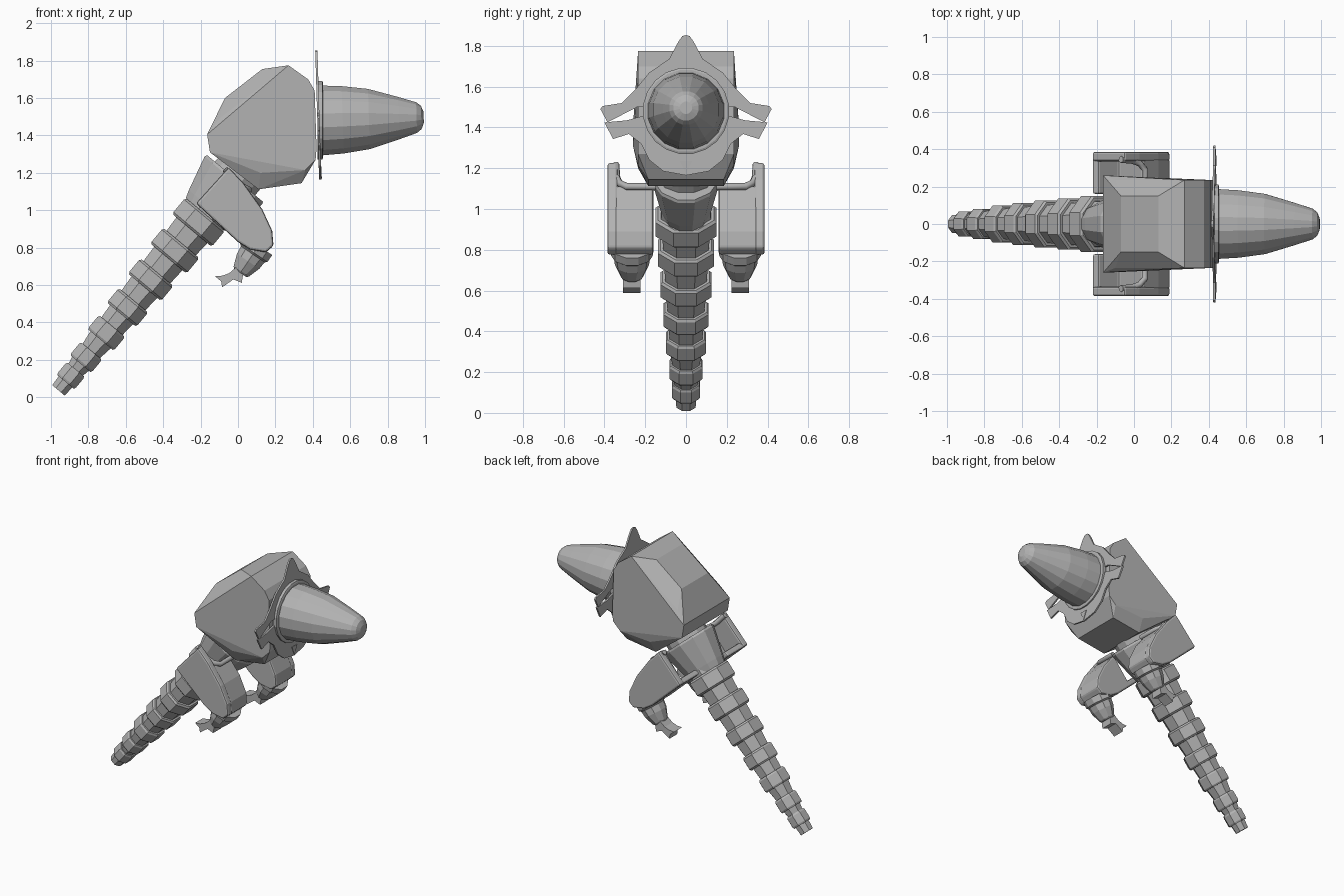
import bpy, bmesh, math
from mathutils import Matrix, Vector

if "Cube" in bpy.data.objects:
    bpy.data.objects.remove(bpy.data.objects["Cube"])

grey = bpy.data.materials.new("plain_grey")
grey.diffuse_color = (0.45, 0.45, 0.45, 1)
grey.use_nodes = True
grey.node_tree.nodes["Principled BSDF"].inputs["Base Color"].default_value = grey.diffuse_color


def finish(name, bm, bevel=0):
    bmesh.ops.recalc_face_normals(bm, faces=bm.faces[:])
    me = bpy.data.meshes.new(name)
    bm.to_mesh(me)
    bm.free()
    me.materials.append(grey)
    ob = bpy.data.objects.new(name, me)
    bpy.context.collection.objects.link(ob)
    if bevel:
        m = ob.modifiers.new("edge_bevel", 'BEVEL')
        m.width, m.segments, m.limit_method = bevel, 2, 'ANGLE'
        m.angle_limit = math.radians(40)
    return ob


def prism(name, pts, offset, bevel=0):
    """Extrude a closed 3D outline along the offset vector."""
    bm = bmesh.new()
    f = bm.faces.new([bm.verts.new(p) for p in pts])
    r = bmesh.ops.extrude_face_region(bm, geom=[f], use_keep_orig=True)
    bmesh.ops.translate(bm, vec=offset, verts=[v for v in r["geom"] if isinstance(v, bmesh.types.BMVert)])
    return finish(name, bm, bevel)


def turned(name, start, direction, profile, sides, sx=1.0, sy=1.0):
    """Many-sided solid around an axis; profile holds (distance, flat radius)."""
    d = Vector(direction).normalized()
    y = Vector((0, 1, 0))
    x = y.cross(d)
    bm = bmesh.new()
    rings = []
    for t, r in profile:
        r /= math.cos(math.pi / sides)
        ring = []
        for i in range(sides):
            a = 2 * math.pi * (i + 0.5) / sides
            ring.append(bm.verts.new(Vector(start) + d * t + x * (r * sx * math.cos(a)) + y * (r * sy * math.sin(a))))
        rings.append(ring)
    for a, b in zip(rings, rings[1:]):
        for i in range(sides):
            j = (i + 1) % sides
            bm.faces.new((a[i], a[j], b[j], b[i]))
    bm.faces.new(rings[0])
    bm.faces.new(rings[-1])
    return finish(name, bm)


# segmented tail with thick rings on a thinner core
tip, axis = (-0.96, 0, 0.037), (0.64, 0, 0.768)
ring_data = [(0.102, 0.068), (0.23, 0.081), (0.40, 0.099), (0.577, 0.111),
             (0.77, 0.125), (0.972, 0.137), (1.17, 0.150)]
tail = [(0, 0.047), (0.07, 0.052)]
for t, r in ring_data:
    h = 0.16 * r + 0.032
    core = r * 0.78
    tail += [(t - h, core), (t - h, r * 0.92), (t - h + 0.012, r),
             (t + h - 0.012, r), (t + h, r * 0.92), (t + h, core * 1.04)]
tail.append((1.27, 0.12))
turned("segmented_tail", tip, axis, tail, 8, sx=0.92)

# flared waist and the joint under the body
turned("waist", tip, axis, [(1.225, 0.135), (1.27, 0.15), (1.46, 0.2), (1.475, 0.195)], 12, sy=0.82)
turned("waist_joint", tip, axis, [(1.46, 0.14), (1.56, 0.14)], 12)

# body block: convex shape through mirrored corner points (x, z, half width)
corners = [(0.27, 1.775, .235), (-0.10, 1.49, .235), (-0.07, 1.60, .15), (0.13, 1.755, .15),
           (-0.165, 1.405, .26), (-0.15, 1.31, .26), (0.11, 1.112, .185), (0.34, 1.145, .185),
           (0.12, 1.20, .235), (0.36, 1.215, .235), (0.415, 1.27, .235), (0.42, 1.33, .235),
           (0.41, 1.64, .235), (0.375, 1.70, .235)]
bm = bmesh.new()
for x, z, w in corners:
    bm.verts.new((x, w, z))
    bm.verts.new((x, -w, z))
bmesh.ops.convex_hull(bm, input=bm.verts[:])
bmesh.ops.delete(bm, geom=[v for v in bm.verts if not v.link_faces], context='VERTS')
bmesh.ops.dissolve_limit(bm, angle_limit=math.radians(4), verts=bm.verts[:], edges=bm.edges[:])
finish("body", bm)

# thin winged collar plate, in an upper and a lower half
upper = [(0, 1.853), (0.018, 1.848), (0.038, 1.82), (0.083, 1.735), (0.18, 1.67), (0.245, 1.59),
         (0.314, 1.52), (0.41, 1.505), (0.42, 1.49), (0.385, 1.425), (0.24, 1.50), (0, 1.50)]
lower = [(0, 1.50), (0.2, 1.46), (0.29, 1.435), (0.40, 1.425), (0.358, 1.343), (0.28, 1.368),
         (0.22, 1.32), (0.18, 1.24), (0.11, 1.185), (0, 1.165)]


def plate_x(z):
    return 0.413 + (1.85 - z) * 0.03


for name, half in (("collar_upper", upper), ("collar_lower", lower)):
    outline = half + [(-y, z) for y, z in reversed(half) if y > 0]
    prism(name, [(plate_x(z), y, z) for y, z in outline], (0.012, 0, 0))
prism("collar_notch", [(0.446, -0.03, 1.235), (0.446, 0.03, 1.235), (0.446, 0, 1.17)], (0.004, 0, 0))

# nose cone and its base ring
turned("nose_ring", (0.425, 0, 1.481), (1, 0, 0), [(0, 0.21), (0.026, 0.21), (0.03, 0.2)], 20)
turned("nose_cone", (0.44, 0, 1.48), (1, 0, 0.03),
       [(0, 0.187), (0.12, 0.18), (0.26, 0.161), (0.42, 0.113), (0.515, 0.082),
        (0.54, 0.062), (0.553, 0.03)], 16)

# arms, built once per side
plate = [(-0.05, 1.23), (-0.225, 1.037), (0, .83), (.065, .79), (.15, .775), (.19, .81),
         (.183, .89), (.13, 1.005), (.03, 1.145)]
shell = [(-0.225, 1.037), (0, .83), (.065, .79), (.15, .775), (.19, .81), (.183, .89),
         (.13, 1.005), (.045, 1.115), (-0.08, 0.96), (-0.19, 1.06)]
hand = [(.03, .675), (-.01, .695), (-.048, .663), (-.085, .65), (-.123, .647), (-.09, .62),
        (-.085, .588), (-.025, .63), (.02, .612)]
for s, side in ((1, "left"), (-1, "right")):
    prism(side + "_arm_plate", [(x, s * 0.335, z) for x, z in plate], (0, s * 0.051, 0), 0.012)
    prism(side + "_arm_shell", [(x, s * 0.16, z) for x, z in shell], (0, s * 0.19, 0), 0.012)
    turned(side + "_forearm", (0.11, s * 0.265, 0.81), (-0.56, 0, -0.83),
           [(0, 0.098), (0.045, 0.098), (0.055, 0.085), (0.10, 0.08), (0.165, 0.055), (0.175, 0.045)], 10,
           sx=0.9)
    prism(side + "_hand", [(x, s * 0.222, z) for x, z in hand], (0, s * 0.088, 0))
    # curved strut from the arm to the waist
    cu = bpy.data.curves.new(side + "_strut", 'CURVE')
    cu.dimensions = '3D'
    cu.bevel_depth, cu.bevel_resolution, cu.use_fill_caps = 0.018, 1, True
    sp = cu.splines.new('POLY')
    path = [(-.07, .345, 1.22), (-.01, .34, 1.155), (.03, .325, 1.125), (.06, .29, 1.11), (.06, .15, 1.11)]
    sp.points.add(len(path) - 1)
    for p, (x, y, z) in zip(sp.points, path):
        p.co = (x, s * y, z, 1)
    cu.materials.append(grey)
    bpy.context.collection.objects.link(bpy.data.objects.new(side + "_strut", cu))
